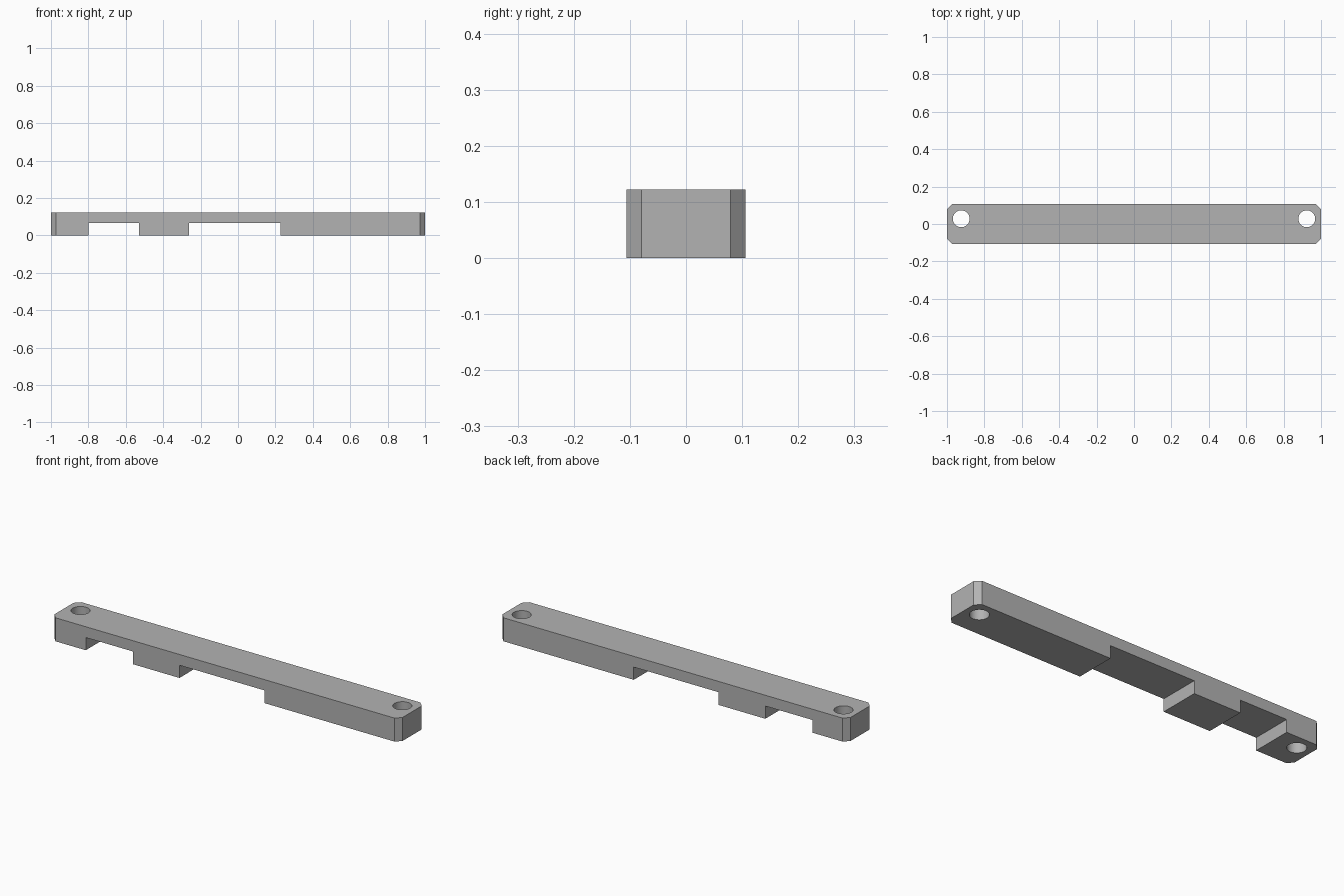
import bpy
import bmesh
from mathutils import Matrix, Vector

if "Cube" in bpy.data.objects:
    bpy.data.objects.remove(bpy.data.objects["Cube"], do_unlink=True)

HALF_WIDTH, HEIGHT, CHAMFER = 0.106, 0.122, 0.027
NOTCH_TOP = 0.066

grey = bpy.data.materials.new("plain grey")
grey.use_nodes = True
colour = (0.45, 0.45, 0.45, 1)
grey.diffuse_color = colour
grey.node_tree.nodes["Principled BSDF"].inputs["Base Color"].default_value = colour


def make_object(name, bm):
    mesh = bpy.data.meshes.new(name)
    bm.to_mesh(mesh)
    bm.free()
    mesh.materials.append(grey)
    obj = bpy.data.objects.new(name, mesh)
    bpy.context.collection.objects.link(obj)
    return obj


def box(name, low, high):
    bm = bmesh.new()
    low, high = Vector(low), Vector(high)
    size = Matrix.Diagonal((high - low).to_4d())
    bmesh.ops.create_cube(bm, size=1, matrix=Matrix.Translation((low + high) / 2) @ size)
    return bm


# Bar with chamfered upright corners
bm = box("bar", (-1, -HALF_WIDTH, 0), (1, HALF_WIDTH, HEIGHT))
uprights = [e for e in bm.edges if abs(e.verts[0].co.z - e.verts[1].co.z) > 0.1]
bmesh.ops.bevel(bm, geom=uprights, offset=CHAMFER, segments=1, affect='EDGES')
bar = make_object("mounting_bar", bm)

# Notches across the underside
cutters = []
for left, right in ((-0.80, -0.53), (-0.262, 0.226)):
    bm = box("notch", (left, -0.2, -0.1), (right, 0.2, NOTCH_TOP))
    cutters.append(make_object("notch_cutter", bm))

# Screw holes near the ends
for x in (-0.924, 0.924):
    bm = bmesh.new()
    bmesh.ops.create_cone(bm, cap_ends=True, segments=48, radius1=0.045, radius2=0.045,
                          depth=0.5, matrix=Matrix.Translation((x, 0.028, 0)))
    cutters.append(make_object("hole_cutter", bm))

# Cut the bar, then drop the cutters
bpy.ops.object.select_all(action='DESELECT')
bar.select_set(True)
bpy.context.view_layer.objects.active = bar
for cutter in cutters:
    cutter.hide_render = True
    cut = bar.modifiers.new("cut", 'BOOLEAN')
    cut.operation = 'DIFFERENCE'
    cut.solver = 'EXACT'
    cut.object = cutter
    bpy.ops.object.modifier_apply(modifier=cut.name)
    bpy.data.objects.remove(cutter, do_unlink=True)

bpy.ops.object.shade_smooth_by_angle(angle=0.5)
